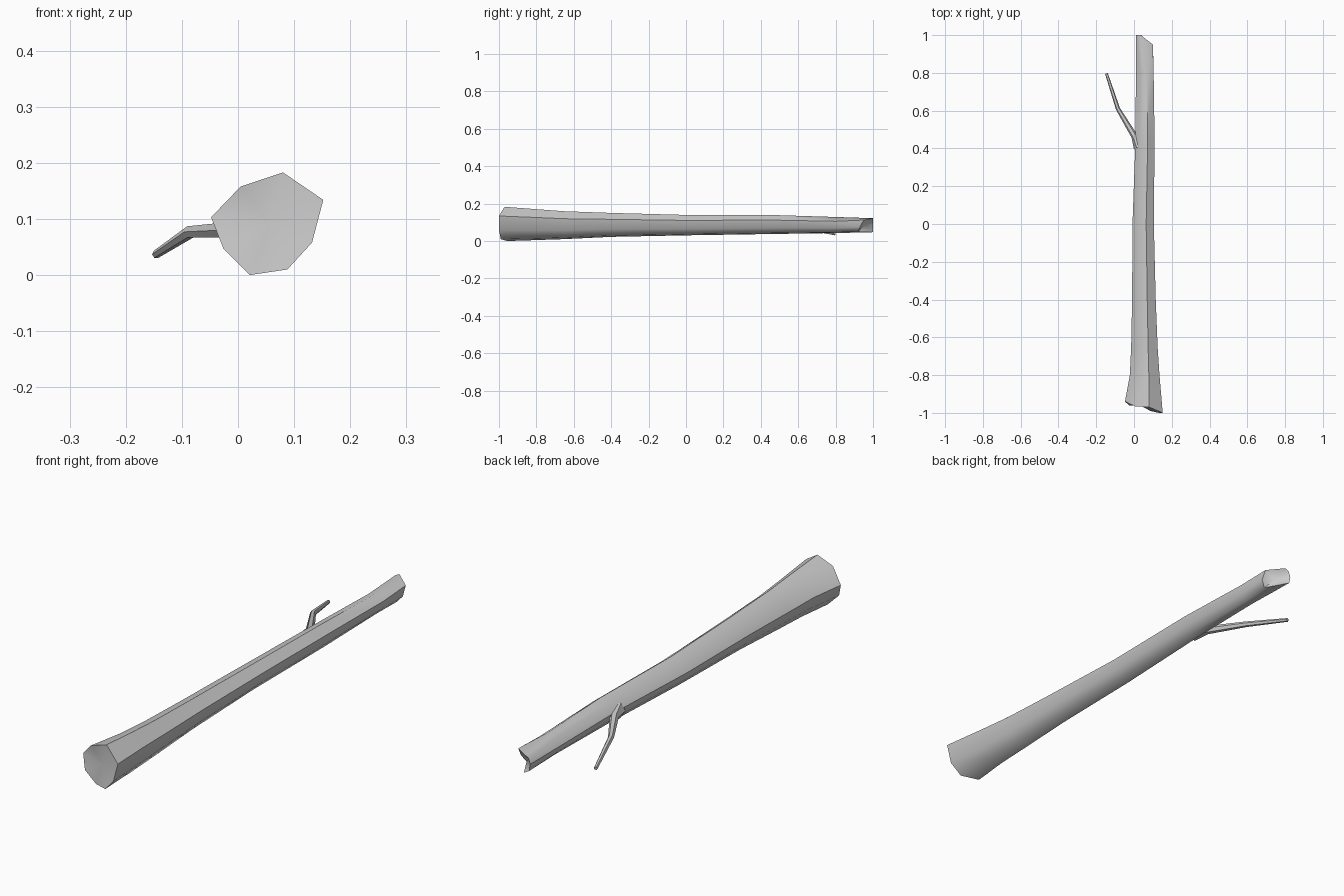
import bpy, bmesh, math
from mathutils import Vector

if "Cube" in bpy.data.objects:
    bpy.data.objects.remove(bpy.data.objects["Cube"])


def loft(name, rings, cap_start, cap_end):
    """Skin a list of rings; each end gets a fan to its given centre point."""
    bm = bmesh.new()
    loops = [[bm.verts.new(p) for p in r] for r in rings]
    n = len(rings[0])
    for a, b in zip(loops, loops[1:]):
        for i in range(n):
            j = (i + 1) % n
            bm.faces.new((a[i], a[j], b[j], b[i]))
    for loop, centre in ((loops[0], cap_start), (loops[-1], cap_end)):
        c = bm.verts.new(centre)
        for i in range(n):
            bm.faces.new((loop[i], loop[(i + 1) % n], c))
    bmesh.ops.recalc_face_normals(bm, faces=bm.faces)
    me = bpy.data.meshes.new(name)
    bm.to_mesh(me)
    bm.free()
    ob = bpy.data.objects.new(name, me)
    bpy.context.collection.objects.link(ob)
    bpy.ops.object.select_all(action='DESELECT')
    ob.select_set(True)
    bpy.context.view_layer.objects.active = ob
    bpy.ops.object.shade_smooth_by_angle(angle=math.radians(50))
    return ob


# Trunk: ragged root end, tapering eight-sided body, slanted broken top
root = [(-.048, -.94, .103), (.005, -.965, .158), (.08, -.97, .183),
        (.152, -1, .134), (.132, -1, .058), (.088, -.99, .01),
        (.021, -.955, 0), (-.026, -.96, .047)]
broken = [(.01, 1, .09), (.018, 1, .113), (.036, 1, .122), (.1, .95, .112),
          (.101, .93, .075), (.08, .92, .05), (.04, 1, .047), (.016, 1, .06)]
shape = [((x - .052) / .1, (z - .0925) / .0915) for x, _, z in root]

# y, left, right, bottom, top of each section
sections = [(-.8, -.022, .135, .006, .171), (-.65, -.015, .125, .011, .16),
            (-.4, -.01, .115, .023, .151), (0, -.008, .105, .031, .14),
            (.45, .008, .109, .038, .14), (.8, .01, .104, .043, .129)]
rings = [root]
for y, l, r, b, t in sections:
    rings.append([((l + r) / 2 + u * (r - l) / 2, y,
                   (b + t) / 2 + v * (t - b) / 2) for u, v in shape])
rings.append(broken)
loft("trunk", rings, (.055, -.96, .09), (.055, .955, .082))

# Side branch: thin bent tube with a flared base inside the trunk
path = [((.03, .41, .083), .034), ((.002, .465, .081), .017),
        ((-.085, .61, .077), .0115), ((-.146, .797, .037), .0075)]
tube = []
for k, (p, rad) in enumerate(path):
    d = (Vector(path[min(k + 1, 3)][0]) - Vector(path[max(k - 1, 0)][0])).normalized()
    side = d.cross(Vector((0, 0, 1))).normalized()
    up = side.cross(d)
    tube.append([Vector(p) + rad * (side * math.cos(i * math.tau / 6)
                                    + up * math.sin(i * math.tau / 6)) for i in range(6)])
loft("side_branch", tube, path[0][0], path[-1][0])
